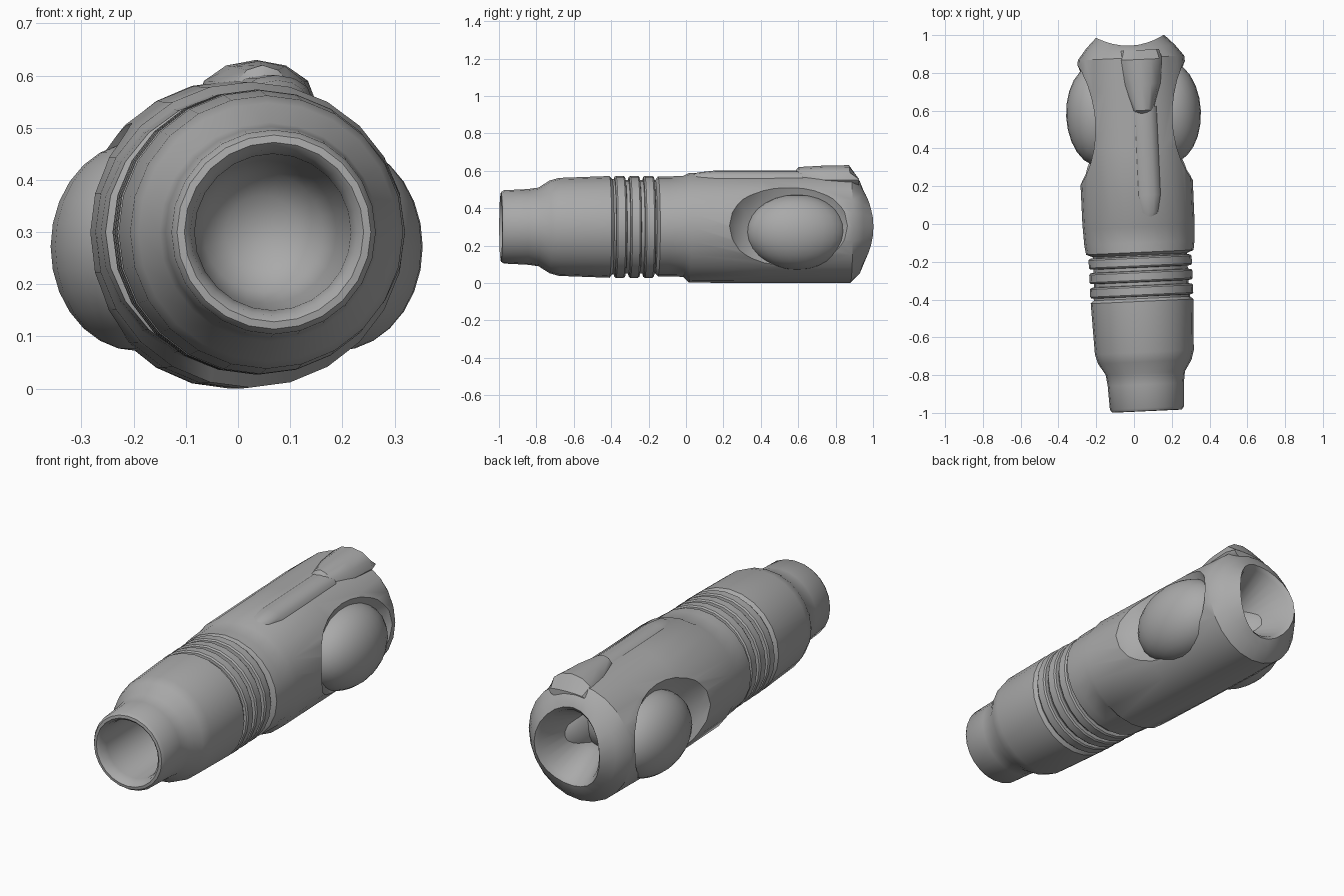
import bpy, bmesh, math
from mathutils import Matrix

old = bpy.data.objects.get("Cube")
if old:
    bpy.data.objects.remove(old, do_unlink=True)

grey = bpy.data.materials.new("plain grey")
grey.use_nodes = True
grey.diffuse_color = (0.4, 0.4, 0.4, 1)
grey.node_tree.nodes["Principled BSDF"].inputs["Base Color"].default_value = (0.4, 0.4, 0.4, 1)

MID = 0.3                                   # height of the long axis
TILT = Matrix.Translation((0.024, 0, 0)) @ Matrix.Rotation(math.radians(2.6), 4, 'Z')


def finish(name, bm, angle=35):
    bmesh.ops.recalc_face_normals(bm, faces=bm.faces)
    mesh = bpy.data.meshes.new(name)
    bm.to_mesh(mesh)
    bm.free()
    mesh.materials.append(grey)
    obj = bpy.data.objects.new(name, mesh)
    bpy.context.collection.objects.link(obj)
    obj.matrix_world = TILT
    smooth(obj, angle)
    return obj


def smooth(obj, angle):
    bpy.ops.object.select_all(action='DESELECT')
    obj.select_set(True)
    bpy.context.view_layer.objects.active = obj
    bpy.ops.object.shade_smooth_by_angle(angle=math.radians(angle))


def loft(name, sections, sides=24, x=0, z=MID, angle=35):
    """Join oval sections (y, half width, height up, depth down, dip at top and bottom)."""
    bm = bmesh.new()
    rings = []
    for y, rx, up, down, dip in sections:
        ring = []
        for i in range(sides):
            a = math.tau * i / sides
            s = math.sin(a)
            ring.append(bm.verts.new((x + rx * math.cos(a), y - dip * s * s,
                                      z + s * (up if s > 0 else down))))
        rings.append(ring)
    for r, q in zip(rings, rings[1:]):
        for i in range(sides):
            j = (i + 1) % sides
            bm.faces.new((r[i], r[j], q[j], q[i]))
    bm.faces.new(rings[0])
    bm.faces.new(rings[-1])
    return finish(name, bm, angle)


def turned(name, profile, **kw):
    return loft(name, [(y, r, r, r, 0) for y, r in profile], **kw)


def ellipsoid(name, centre, radii):
    bm = bmesh.new()
    shape = Matrix.Translation(centre) @ Matrix.Diagonal((*radii, 1))
    bmesh.ops.create_uvsphere(bm, u_segments=24, v_segments=14, radius=1, matrix=shape)
    return finish(name, bm, 60)


# Front nozzle with rounded lip and hollow bore
turned("nozzle", [(-0.38, 0.255), (-0.395, 0.255), (-0.41, 0.272), (-0.68, 0.262),
                  (-0.73, 0.248), (-0.79, 0.21), (-0.85, 0.202), (-0.975, 0.196),
                  (-0.99, 0.186), (-0.992, 0.172), (-0.98, 0.16), (-0.94, 0.15),
                  (-0.6, 0.138), (-0.53, 0.115), (-0.49, 0.07), (-0.475, 0.02)])

# Grip core and its three raised bands
turned("grip_core", [(-0.42, 0.25), (-0.14, 0.25)])
for n in range(3):
    y = -0.355 + n * 0.077
    turned("grip_band_%d" % (n + 1), [(y - 0.03, 0.25), (y - 0.028, 0.267), (y - 0.02, 0.273),
                                      (y + 0.02, 0.273), (y + 0.028, 0.267), (y + 0.03, 0.25)])

# Main body, chamfered at the back, with a funnel opening
body = loft("body", [(-0.165, 0.25, 0.25, 0.25, 0), (-0.15, 0.285, 0.27, 0.265, 0),
                     (-0.1, 0.292, 0.27, 0.265, 0), (-0.015, 0.296, 0.272, 0.267, 0),
                     (0.015, 0.297, 0.288, 0.298, 0), (0.4, 0.298, 0.288, 0.3, 0),
                     (0.7, 0.296, 0.29, 0.3, 0), (0.88, 0.282, 0.29, 0.3, 0),
                     (0.94, 0.235, 0.245, 0.25, 0.01), (0.995, 0.18, 0.2, 0.2, 0.05),
                     (0.97, 0.162, 0.18, 0.18, 0.04), (0.76, 0.1, 0.1, 0.1, 0),
                     (0.7, 0.098, 0.098, 0.098, 0), (0.72, 0.07, 0.07, 0.07, 0),
                     (0.735, 0.03, 0.03, 0.03, 0)])

# Side scoops with a domed pod sitting in each
for side, label in ((1, "left"), (-1, "right")):
    cutter = ellipsoid("scoop_cutter", (side * 0.36, 0.54, 0.31), (0.2, 0.34, 0.32))
    cutter.hide_render = True
    cut = body.modifiers.new("scoop", 'BOOLEAN')
    cut.operation = 'DIFFERENCE'
    cut.solver = 'EXACT'
    cut.object = cutter
    bpy.context.view_layer.objects.active = body
    bpy.ops.object.modifier_apply(modifier=cut.name)
    bpy.data.objects.remove(cutter, do_unlink=True)
    ellipsoid(label + "_pod", (side * 0.19, 0.585, 0.272), (0.167, 0.27, 0.2))
smooth(body, 35)

# Low ridge along the top, and the raised pad behind it
loft("top_ridge", [(0.0, 0.015, 0.01, 0.03, 0), (0.06, 0.055, 0.035, 0.04, 0),
                   (0.15, 0.07, 0.045, 0.04, 0), (0.62, 0.07, 0.045, 0.04, 0)],
     sides=12, x=0.055, z=0.556)
loft("top_pad", [(0.575, 0.03, 0.04, 0.04, 0), (0.6, 0.06, 0.07, 0.04, 0),
                 (0.74, 0.1, 0.078, 0.04, 0), (0.87, 0.115, 0.08, 0.04, 0),
                 (0.92, 0.1, 0.01, 0.04, 0)],
     sides=12, x=0.05, z=0.55)
